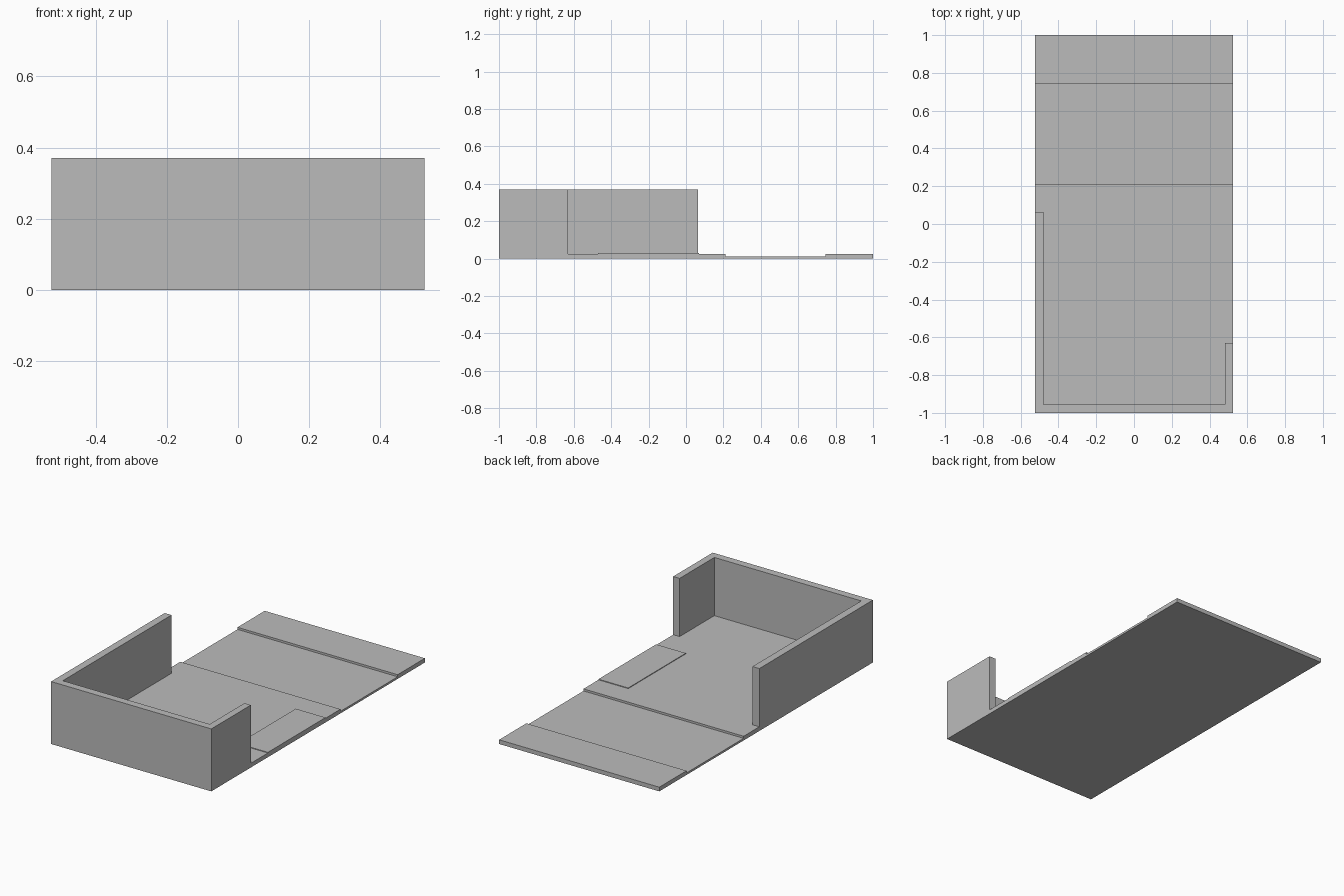
import bpy

cube = bpy.data.objects.get("Cube")
if cube:
    bpy.data.objects.remove(cube, do_unlink=True)

grey = bpy.data.materials.new("plain grey")
grey.use_nodes = True
colour = (0.5, 0.5, 0.5, 1)
grey.diffuse_color = colour
grey.node_tree.nodes["Principled BSDF"].inputs["Base Color"].default_value = colour


def extrude_outline(name, points, depth, place):
    """Prism from a 2D outline; place(u, v, w) maps it into the model."""
    n = len(points)
    verts = [place(u, v, w) for w in depth for u, v in points]
    faces = [list(range(n))[::-1], list(range(n, 2 * n))]
    faces += [(i, (i + 1) % n, (i + 1) % n + n, i + n) for i in range(n)]
    mesh = bpy.data.meshes.new(name)
    mesh.from_pydata(verts, [], faces)
    mesh.materials.append(grey)
    obj = bpy.data.objects.new(name, mesh)
    bpy.context.collection.objects.link(obj)
    return obj


W = 0.525            # half width
FLOOR, LOW, TOP = 0.025, 0.0125, 0.37

# Floor: side profile with a shallow sunken band near the back
extrude_outline("floor",
                [(-1, 0), (1, 0), (1, FLOOR), (0.745, FLOOR), (0.745, LOW),
                 (0.21, LOW), (0.21, FLOOR), (-1, FLOOR)],
                (-W, W), lambda u, v, w: (w, u, v))

# Walls: plan outline of a long left arm, front and short right arm
extrude_outline("walls",
                [(-W, -1), (W, -1), (W, -0.63), (0.483, -0.63), (0.483, -0.955),
                 (-0.48, -0.955), (-0.48, 0.063), (-W, 0.063)],
                (FLOOR, TOP), lambda u, v, w: (u, v, w))

# Thin raised pad beside the open edge
extrude_outline("threshold_pad",
                [(0.33, -0.47), (W, -0.47), (W, 0.07), (0.33, 0.07)],
                (FLOOR, FLOOR + 0.004), lambda u, v, w: (u, v, w))
